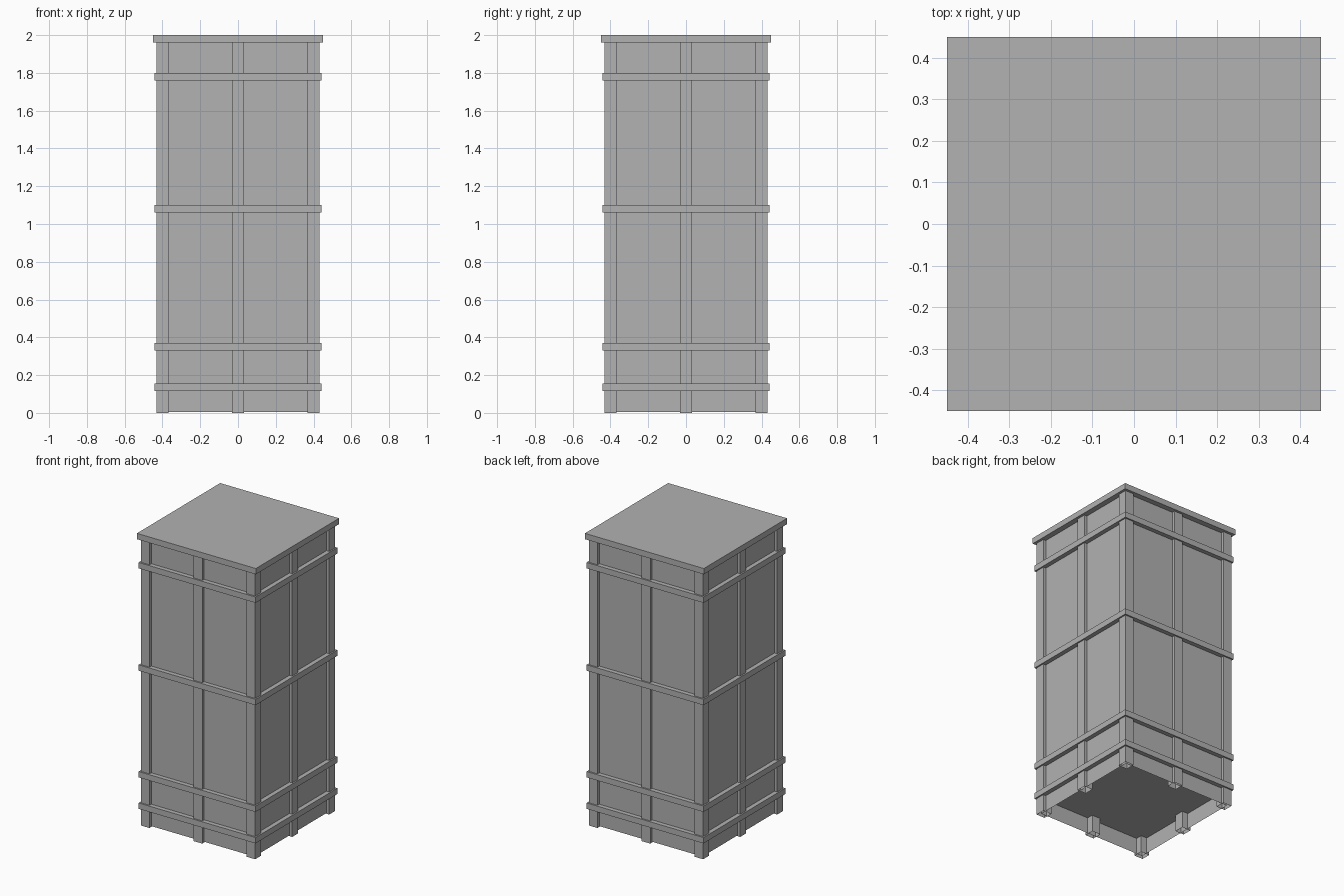
import bpy
import bmesh

if "Cube" in bpy.data.objects:
    bpy.data.objects.remove(bpy.data.objects["Cube"], do_unlink=True)

grey = bpy.data.materials.new("plain_grey")
grey.use_nodes = True
GREY = (0.445, 0.445, 0.445, 1)
grey.diffuse_color = GREY
grey.node_tree.nodes["Principled BSDF"].inputs["Base Color"].default_value = GREY


def box(name, x, y, half, z0, z1, open_bottom=False):
    """Square upright block centred on x, y, optionally without its underside."""
    bm = bmesh.new()
    bmesh.ops.create_cube(bm, size=1)
    for v in bm.verts:
        v.co = (x + v.co.x * 2 * half, y + v.co.y * 2 * half,
                z0 if v.co.z < 0 else z1)
    if open_bottom:
        bm.normal_update()
        under = [f for f in bm.faces if f.normal.z < -0.5]
        bmesh.ops.delete(bm, geom=under, context='FACES_ONLY')
    mesh = bpy.data.meshes.new(name)
    bm.to_mesh(mesh)
    bm.free()
    mesh.materials.append(grey)
    obj = bpy.data.objects.new(name, mesh)
    bpy.context.collection.objects.link(obj)
    return obj


POST = 0.0325      # half the post width
OUTER = 0.4325     # outer face of the posts
PANEL = 0.412      # outer face of the recessed panels
FLOOR = 0.115

# Recessed side panels, with a raised floor inside the skirt
box("side_panels", 0, 0, PANEL, 0.005, 1.97, open_bottom=True)
box("floor_board", 0, 0, PANEL - 0.002, FLOOR, FLOOR + 0.02)

# Corner posts and middle posts, hollow at the foot
step = OUTER - POST
for i, x in enumerate((-step, 0, step)):
    for j, y in enumerate((-step, 0, step)):
        if x or y:
            kind = "middle_post" if x * y == 0 else "corner_post"
            box(f"{kind}_{i}{j}", x, y, POST, 0, 1.97, open_bottom=True)


def band(name, z0, z1, outer=0.4425, inner=PANEL - 0.005):
    """Square ring wrapped round the posts."""
    bm = bmesh.new()
    rings = []
    for r, z in ((outer, z0), (outer, z1), (inner, z1), (inner, z0)):
        rings.append([bm.verts.new((sx * r, sy * r, z))
                      for sx, sy in ((-1, -1), (1, -1), (1, 1), (-1, 1))])
    for k in range(4):
        a, b = rings[k], rings[(k + 1) % 4]
        for c in range(4):
            d = (c + 1) % 4
            bm.faces.new((a[c], a[d], b[d], b[c]))
    bmesh.ops.recalc_face_normals(bm, faces=bm.faces)
    mesh = bpy.data.meshes.new(name)
    bm.to_mesh(mesh)
    bm.free()
    mesh.materials.append(grey)
    bpy.context.collection.objects.link(bpy.data.objects.new(name, mesh))


# Horizontal bands
for name, z in (("foot_band", 0.115), ("lower_band", 0.33),
                ("middle_band", 1.06), ("upper_band", 1.76)):
    band(name, z, z + 0.04)

# Flat lid
box("lid", 0, 0, 0.45, 1.96, 2.0)
